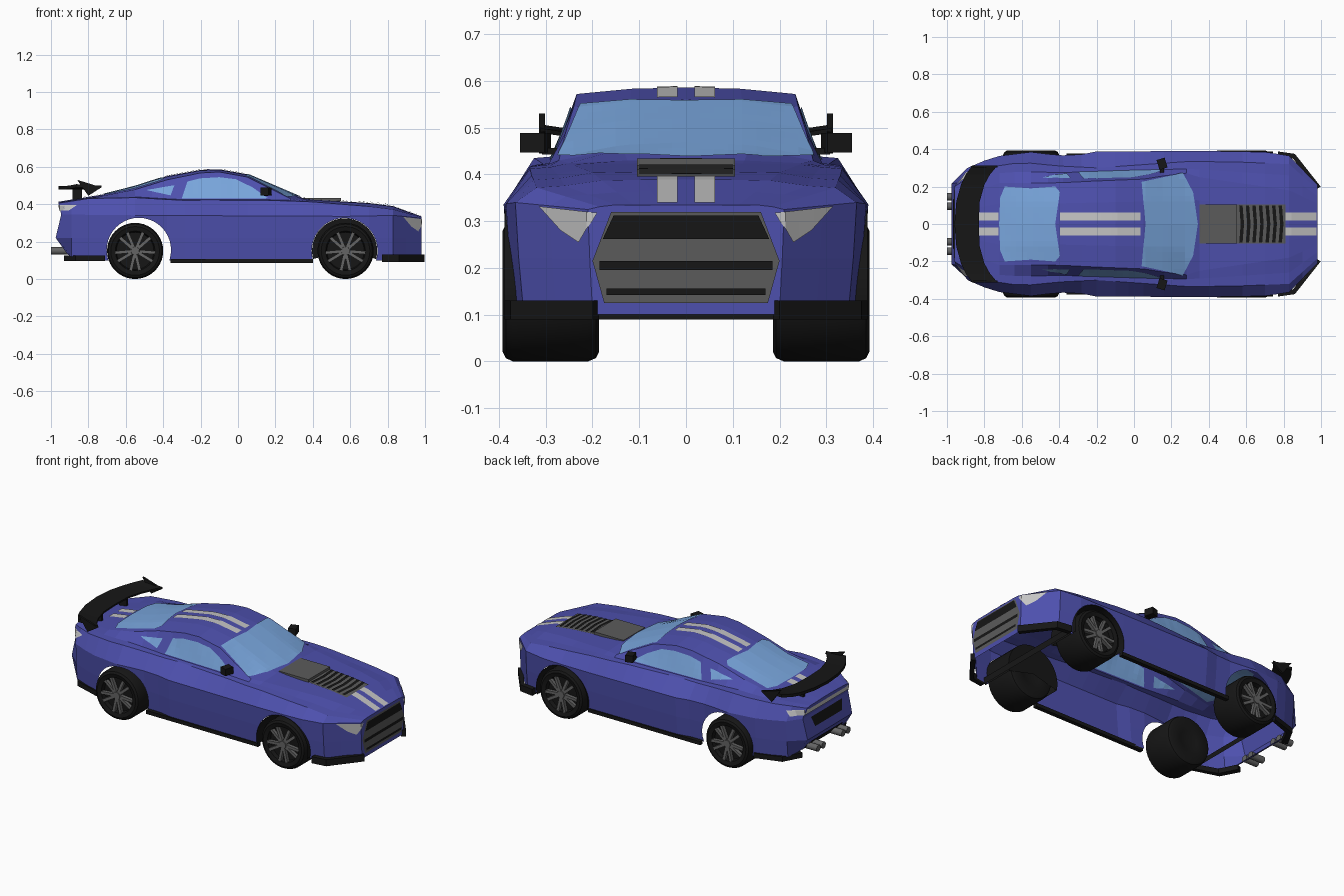
import bpy, bmesh, math
from mathutils import Vector, Matrix
from mathutils.bvhtree import BVHTree

if "Cube" in bpy.data.objects:
    bpy.data.objects.remove(bpy.data.objects["Cube"])

def material(name, r, g, b):
    m = bpy.data.materials.new(name)
    m.diffuse_color = (r, g, b, 1)
    m.use_nodes = True
    m.node_tree.nodes["Principled BSDF"].inputs["Base Color"].default_value = m.diffuse_color
    return m

BLUE = material("body blue", .075, .08, .42)
GLASS = material("window glass", .19, .38, .72)
BLACK = material("black trim", .008, .008, .008)
GREY = material("dark grey", .105, .105, .105)
RIM = material("rim grey", .13, .13, .13)
PALE = material("pale grey", .55, .55, .55)

def finish(bm, name, mat, smooth=False, normals=True):
    if normals:
        bmesh.ops.recalc_face_normals(bm, faces=bm.faces)
    me = bpy.data.meshes.new(name)
    bm.to_mesh(me)
    bm.free()
    me.materials.append(mat)
    ob = bpy.data.objects.new(name, me)
    bpy.context.collection.objects.link(ob)
    if smooth:
        bpy.ops.object.select_all(action='DESELECT')
        ob.select_set(True)
        bpy.context.view_layer.objects.active = ob
        bpy.ops.object.shade_smooth_by_angle(angle=math.radians(35))
    return ob

def box(name, loc, size, mat, rot=None):
    bm = bmesh.new()
    bmesh.ops.create_cube(bm, size=1)
    m = Matrix.Translation(loc) @ (rot or Matrix()) @ Matrix.Diagonal((*size, 1))
    bmesh.ops.transform(bm, matrix=m, verts=bm.verts)
    return finish(bm, name, mat)

def prism(name, pts, axis, a, b, mat):
    """Extrude a 2D outline along an axis from a to b."""
    bm = bmesh.new()
    vs = []
    for p in pts:
        c = list(p)
        c.insert(axis, a)
        vs.append(bm.verts.new(c))
    f = bm.faces.new(vs)
    ext = bmesh.ops.extrude_face_region(bm, geom=[f])["geom"]
    d = Vector((0, 0, 0))
    d[axis] = b - a
    bmesh.ops.translate(bm, vec=d, verts=[v for v in ext if isinstance(v, bmesh.types.BMVert)])
    return finish(bm, name, mat)

def lathe(name, profile, cx, cz, side, mat, a0=0.0, a1=2 * math.pi, seg=40):
    """Turn (radius, y) points around an axis parallel to y."""
    bm = bmesh.new()
    rings = []
    for i in range(seg + 1):
        a = a0 + (a1 - a0) * i / seg
        rings.append([bm.verts.new((cx + r * math.cos(a), side * y, cz + r * math.sin(a))) for r, y in profile])
    for p, q in zip(rings, rings[1:]):
        for j in range(len(profile) - 1):
            bm.faces.new((p[j], p[j + 1], q[j + 1], q[j]))
    bmesh.ops.remove_doubles(bm, verts=bm.verts, dist=1e-5)
    return finish(bm, name, mat, True)

def curve(x, keys):
    """Piecewise linear value along the car, keys run from nose to tail."""
    if x >= keys[0][0]:
        return keys[0][1]
    for (xa, va), (xb, vb) in zip(keys, keys[1:]):
        if x >= xb:
            return va + (vb - va) * (xa - x) / (xa - xb)
    return keys[-1][1]

# Body: one lofted shell guided by lengthwise lines
crease_y = [(.98, .21), (.83, .365), (.7, .385), (.4, .39), (-.2, .388), (-.28, .372), (-.4, .366),
            (-.55, .385), (-.75, .36), (-.89, .30), (-.96, .22)]
crease_z = [(.98, .325), (.83, .34), (.6, .335), (-.5, .34), (-.96, .345)]
shoulder_y = [(.98, .185), (.83, .32), (.6, .33), (.3, .335), (-.2, .30), (-.4, .31), (-.6, .33), (-.8, .30), (-.96, .20)]
shoulder_z = [(.98, .331), (.8, .38), (.4, .412), (.2, .42), (-.3, .42), (-.55, .435), (-.8, .43), (-.96, .405)]
base_y = [(.98, .15), (.83, .26), (.3, .295), (.1, .29), (-.2, .28), (-.4, .275), (-.6, .28), (-.75, .27), (-.96, .17)]
edge_y = [(.98, .11), (.83, .18), (.35, .25), (.27, .275), (.05, .24), (-.2, .23), (-.4, .22), (-.72, .22), (-.96, .13)]
edge_z = [(.98, .333), (.8, .398), (.35, .424), (.28, .43), (.05, .545), (-.1, .572), (-.2, .567), (-.38, .53),
          (-.55, .478), (-.72, .445), (-.96, .41)]
centre_z = [(.98, .335), (.8, .40), (.36, .427), (.05, .56), (-.1, .586), (-.2, .583), (-.38, .55),
            (-.55, .495), (-.72, .452), (-.96, .413)]
sill_z = [(.98, .10), (-.75, .10), (-.96, .13)]
stations = [.98, .9, .83, .7, .58, .4, .35, .28, .16, .05, -.03, -.1, -.2, -.28, -.38, -.46, -.55, -.64, -.72, -.8, -.89, -.96]
bm = bmesh.new()
rings = []
for x in stations:
    w, ey, ez, cz = curve(x, crease_y), curve(x, edge_y), curve(x, edge_z), curve(x, centre_z)
    half = [(w * .95, curve(x, sill_z)), (w * .98, .22), (w, curve(x, crease_z)),
            (curve(x, shoulder_y), curve(x, shoulder_z)), (curve(x, base_y), curve(x, shoulder_z) + .004),
            (ey, ez), (ey * .5, ez + (cz - ez) * .8), (0, cz)]
    shift = [.05, -.015, .015] if x == stations[-1] else [0, 0, 0]
    shift += [0] * 5
    pts = [(x + s, -y, z) for (y, z), s in zip(half, shift)]
    pts += [(p[0], -p[1], p[2]) for p in reversed(pts[:-1])]
    rings.append([bm.verts.new(p) for p in pts])
n = len(rings[0])
for p, q in zip(rings, rings[1:]):
    for j in range(n):
        k = (j + 1) % n
        bm.faces.new((p[j], p[k], q[k], q[j]))
for r in (rings[0], rings[-1]):
    for i in range(n // 2):
        bm.faces.new(list(dict.fromkeys((r[i], r[i + 1], r[n - 2 - i], r[n - 1 - i]))))
body = finish(bm, "body", BLUE)

# Wheel arches, then open up the underside
arches = [(.57, .15, .176), (-.53, .155, .172)]
cutters = []
for i, (cx, cz, r) in enumerate(arches):
    circle = [(cx + r * math.cos(a * math.pi / 20), cz + r * math.sin(a * math.pi / 20)) for a in range(40)]
    c = prism("arch_cutter", circle, 1, -.6, .6, BLUE)
    c.hide_render = True
    cutters.append(c)
    mod = body.modifiers.new("arch", 'BOOLEAN')
    mod.object, mod.operation, mod.solver = c, 'DIFFERENCE', 'EXACT'
bpy.context.view_layer.update()
ev = body.evaluated_get(bpy.context.evaluated_depsgraph_get())
bm = bmesh.new()
bm.from_mesh(ev.to_mesh())
body.modifiers.clear()
for c in cutters:
    bpy.data.objects.remove(c)
bm.normal_update()
dead = []
for f in bm.faces:
    c = f.calc_center_median()
    tunnel = any(.9 * r < math.hypot(c.x - cx, c.z - cz) < 1.02 * r for cx, cz, r in arches) and abs(f.normal.y) < .1
    if tunnel or (f.normal.z < -.9 and c.z < .16):
        dead.append(f)
bmesh.ops.delete(bm, geom=dead, context='FACES')
bm.to_mesh(body.data)
tree = BVHTree.FromBMesh(bm)
bm.free()

def decal(name, outline, mat, axis, sign=1, off=.004, step=.03):
    """Thin plate: a 2D outline projected along an axis on to the body."""
    bm = bmesh.new()
    vs = []
    for p in outline:
        c = list(p)
        c.insert(axis, 0)
        vs.append(bm.verts.new(c))
    bm.faces.new(vs)
    for u in [i for i in range(3) if i != axis]:
        no = Vector((0, 0, 0))
        no[u] = 1
        lo, hi = min(v.co[u] for v in bm.verts), max(v.co[u] for v in bm.verts)
        for k in range(math.floor(lo / step) + 1, math.ceil(hi / step)):
            bmesh.ops.bisect_plane(bm, geom=bm.verts[:] + bm.edges[:] + bm.faces[:], plane_co=no * k * step, plane_no=no)
    d = Vector((0, 0, 0))
    d[axis] = -sign
    lost = []
    for v in bm.verts:
        hit, nor, _, _ = tree.ray_cast(v.co - d * 3, d)
        if hit is None:
            lost.append(v)
        else:
            v.co = hit + nor * (off if nor.dot(d) < 0 else -off)
    bmesh.ops.delete(bm, geom=lost, context='VERTS')
    return finish(bm, name, mat)

def sym(pts):
    """Close a half outline by mirroring its second coordinate."""
    return pts + [(x, -y) for x, y in reversed(pts) if y]

def rect(a, b, c, d):
    return [(a, c), (b, c), (b, d), (a, d)]

# Windows, with an inner face as well
for off in (.004, -.004):
    decal("windshield", sym([(.06, 0), (.04, .225), (.26, .272), (.315, .17), (.34, 0)]), GLASS, 2, 1, off)
    decal("rear_window", sym([(-.42, 0), (-.395, .17), (-.42, .2), (-.55, .19), (-.69, .2), (-.715, .14), (-.72, 0)]), GLASS, 2, 1, off)
    for s in (1, -1):
        decal("side_window", [(-.30, .43), (.16, .43), (.08, .487), (-.01, .532), (-.1, .543), (-.2, .537), (-.27, .52)], GLASS, 1, s, off)
        decal("quarter_window", [(-.49, .473), (-.36, .445), (-.34, .50)], GLASS, 1, s, off)

# Stripes and hood panel
for s in (1, -1):
    for a, b in ((.81, .975), (-.395, .035), (-.83, -.725)):
        decal("stripe", rect(a, b, s * .018, s * .062), PALE, 2)
decal("hood_panel", rect(.35, .81, -.105, .105), GREY, 2)
box("hood_scoop", (.45, 0, .426), (.2, .21, .016), GREY)
for i in range(7):
    x = .57 + i * .035
    decal("louver", sym([(x, 0), (x - .008, .1), (x + .01, .1), (x + .018, 0)]), BLACK, 2, 1, .008)

# Nose: grille, bars, headlights
decal("grille", [(-.16, .32), (-.2, .215), (-.175, .125), (.175, .125), (.2, .215), (.16, .32)], GREY, 0)
decal("grille_opening", [(-.155, .312), (-.178, .262), (.178, .262), (.155, .312)], BLACK, 0, 1, .008)
decal("grille_bar", rect(-.185, .185, .196, .215), BLACK, 0, 1, .008)
decal("grille_bar", rect(-.17, .17, .142, .156), BLACK, 0, 1, .008)
for s in (1, -1):
    decal("headlight", [(s * .312, .332), (s * .19, .318), (s * .227, .255), (s * .265, .28)], PALE, 0)

# Tail: light strip, dark panel, exhausts
decal("tail_light", rect(-.275, .275, .365, .395), PALE, 0, -1)
decal("plate_panel", [(-.13, .27), (.13, .27), (.15, .33), (-.15, .33)], BLACK, 0, -1)
decal("diffuser_panel", [(-.19, .14), (.19, .14), (.15, .19), (-.15, .19)], BLACK, 0, -1)
for y in (-.145, -.095, .095, .145):
    bm = bmesh.new()
    bmesh.ops.create_cone(bm, cap_ends=True, segments=16, radius1=.02, radius2=.02, depth=.09,
                          matrix=Matrix.Translation((-.955, y, .15)) @ Matrix.Rotation(math.pi / 2, 4, 'Y'))
    finish(bm, "exhaust", RIM, True)

# Lower black trim
def lip(name, pts, z0, z1, inset):
    outer = sym(pts)
    cx = pts[-1][0]
    inner = [(cx + (x - cx) * inset, y * .93) for x, y in reversed(outer)]
    prism(name, outer + inner, 2, z0, z1, BLACK)

lip("front_lip", [(.998, .2), (.86, .375), (.77, .388)], .09, .13, .9)
lip("rear_lip", [(-.93, .2), (-.87, .31), (-.71, .36)], .095, .125, .85)
for s in (1, -1):
    box("side_skirt", (.02, s * .365, .097), (.76, .025, .022), BLACK)
    box("mirror", (.15, s * .322, .468), (.045, .055, .042), BLACK, Matrix.Rotation(s * .3, 4, 'Z'))
    box("mirror_arm", (.15, s * .288, .45), (.02, .04, .014), BLACK)

# Rear wing
bm = bmesh.new()
half = [(0, -.96, -.83, .485), (.12, -.95, -.825, .485), (.21, -.925, -.80, .485), (.265, -.9, -.77, .488), (.312, -.865, -.73, .495)]
wing = [(-y, a, b, z) for y, a, b, z in reversed(half[1:])] + half
rows = [[bm.verts.new((x, y, z + dz)) for x, dz in ((a, .012), (b, .004), (b, -.006), (a, -.006))] for y, a, b, z in wing]
for p, q in zip(rows, rows[1:]):
    for j in range(4):
        bm.faces.new((p[j], p[(j + 1) % 4], q[(j + 1) % 4], q[j]))
for r in (rows[0], rows[-1]):
    bm.faces.new(r)
finish(bm, "rear_wing", BLACK)
for s in (1, -1):
    prism("wing_end", [(-.86, .53), (-.73, .49), (-.8, .445)], 1, s * .302, s * .314, BLACK)
    box("wing_support", (-.86, s * .12, .455), (.05, .015, .06), BLACK)

# Wheels and front arch liners
for cx in (.575, -.55):
    for s in (1, -1):
        lathe("tyre", [(0, .362), (.1, .362), (.106, .385), (.13, .392), (.143, .385), (.15, .37), (.15, .21),
                       (.143, .193), (.13, .186), (.06, .19), (0, .21)], cx, .15, s, BLACK)
        lathe("hub", [(.0, .392), (.022, .392), (.03, .36)], cx, .15, s, RIM, seg=16)
        for k in range(10):
            a = k * math.pi / 5 + (.09 if k % 2 else -.09)
            box("spoke", (cx + .063 * math.cos(a), s * .378, .15 + .063 * math.sin(a)), (.085, .02, .017), RIM,
                Matrix.Rotation(-a, 4, 'Y'))
for s in (1, -1):
    lathe("arch_liner", [(0, .18), (.174, .18), (.174, .388)], .57, .15, s, BLACK, -.25, math.pi + .25, 28)
